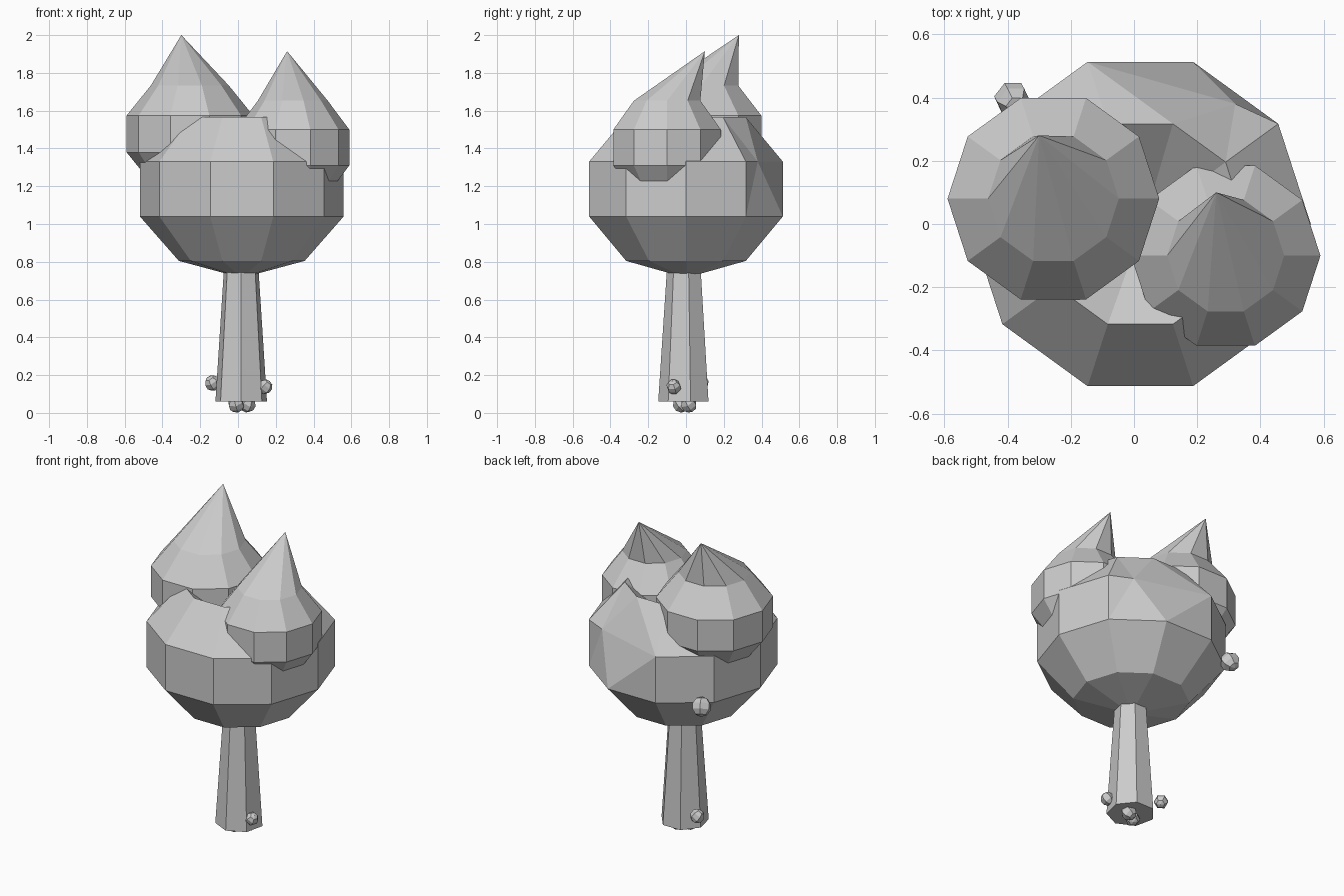
import bpy, bmesh
from math import sin, cos, pi, radians
from mathutils import Vector, Euler

default = bpy.data.objects.get("Cube")
if default:
    bpy.data.objects.remove(default)

grey = bpy.data.materials.new("stone_grey")
grey.use_nodes = True
grey.diffuse_color = (0.6, 0.6, 0.6, 1)
grey.node_tree.nodes["Principled BSDF"].inputs["Base Color"].default_value = (0.6, 0.6, 0.6, 1)


def add_object(name, bm):
    bmesh.ops.recalc_face_normals(bm, faces=bm.faces)
    mesh = bpy.data.meshes.new(name)
    bm.to_mesh(mesh)
    bm.free()
    mesh.materials.append(grey)
    obj = bpy.data.objects.new(name, mesh)
    bpy.context.collection.objects.link(obj)
    return obj


def ring(bm, sides, radius, z, start=0.0):
    steps = [start + 2 * pi * i / sides for i in range(sides)]
    return [bm.verts.new((radius * cos(a), radius * sin(a), z)) for a in steps]


def bridge(bm, low, high):
    n = len(low)
    for i in range(n):
        j = (i + 1) % n
        bm.faces.new((low[i], low[j], high[j], high[i]))


def lobe(name, centre, radius, height, top=None, sides=10, tilt=(0, 0, 0), dent=None):
    """Faceted ball with four rings; the top point or one ring corner can be moved."""
    bm = bmesh.new()
    centre = Vector(centre)
    rings = [ring(bm, sides, radius * cos(radians(a)), height * sin(radians(a)))
             for a in (-54, -18, 18, 54)]
    for low, high in zip(rings, rings[1:]):
        bridge(bm, low, high)
    peak = Vector(top) - centre if top else (0, 0, height)
    for loop, tip in ((rings[0], (0, 0, -height)), (rings[-1], peak)):
        pole = bm.verts.new(tip)
        for i in range(sides):
            bm.faces.new((loop[i], loop[(i + 1) % sides], pole))
    if dent:
        rings[2][2].co = Vector(dent) - centre
        # split the bent faces so they stay flat
        bmesh.ops.triangulate(bm, faces=list(rings[2][2].link_faces))
    obj = add_object(name, bm)
    obj.location = centre
    obj.rotation_euler = Euler(tilt)
    return obj


# Crown: one broad lobe with a sunken top, and two pointed lobes on it
lobe("main_crown", (0.02, 0, 1.185), 0.567, 0.47,
     top=(0.03, 0, 1.3), dent=(0.32, 0.38, 1.33))
lobe("tall_crown", (-0.255, 0.08, 1.477), 0.352, 0.316, top=(-0.30, 0.28, 2.0))
lobe("short_crown", (0.29, -0.1, 1.405), 0.315, 0.306, top=(0.26, 0.1, 1.915))

# Trunk: tapered seven-sided post
bm = bmesh.new()
foot = ring(bm, 7, 0.14, 0.06, -pi / 2)
neck = ring(bm, 7, 0.09, 0.82, -pi / 2)
bridge(bm, foot, neck)
bm.faces.new(foot)
bm.faces.new(neck)
trunk = add_object("trunk", bm)
trunk.location = (0.017, -0.007, 0)

# Small knobs on the crown, trunk and foot
knobs = {
    "crown_knob": ((-0.385, 0.395, 1.035), 0.058, (0.5, 0.3, 0)),
    "trunk_knob_left": ((0.143, -0.065, 0.138), 0.04, (0.4, 0.6, 0.3)),
    "trunk_knob_right": ((-0.135, 0.08, 0.158), 0.042, (0.3, -0.6, 0.2)),
    "foot_knob_left": ((0.05, 0.015, 0.046), 0.045, (0.5, 0.5, 0)),
    "foot_knob_right": ((-0.01, -0.025, 0.046), 0.045, (0.4, -0.5, 0.4)),
}
for name, (centre, size, tilt) in knobs.items():
    lobe(name, centre, size, size, sides=6, tilt=tilt)
